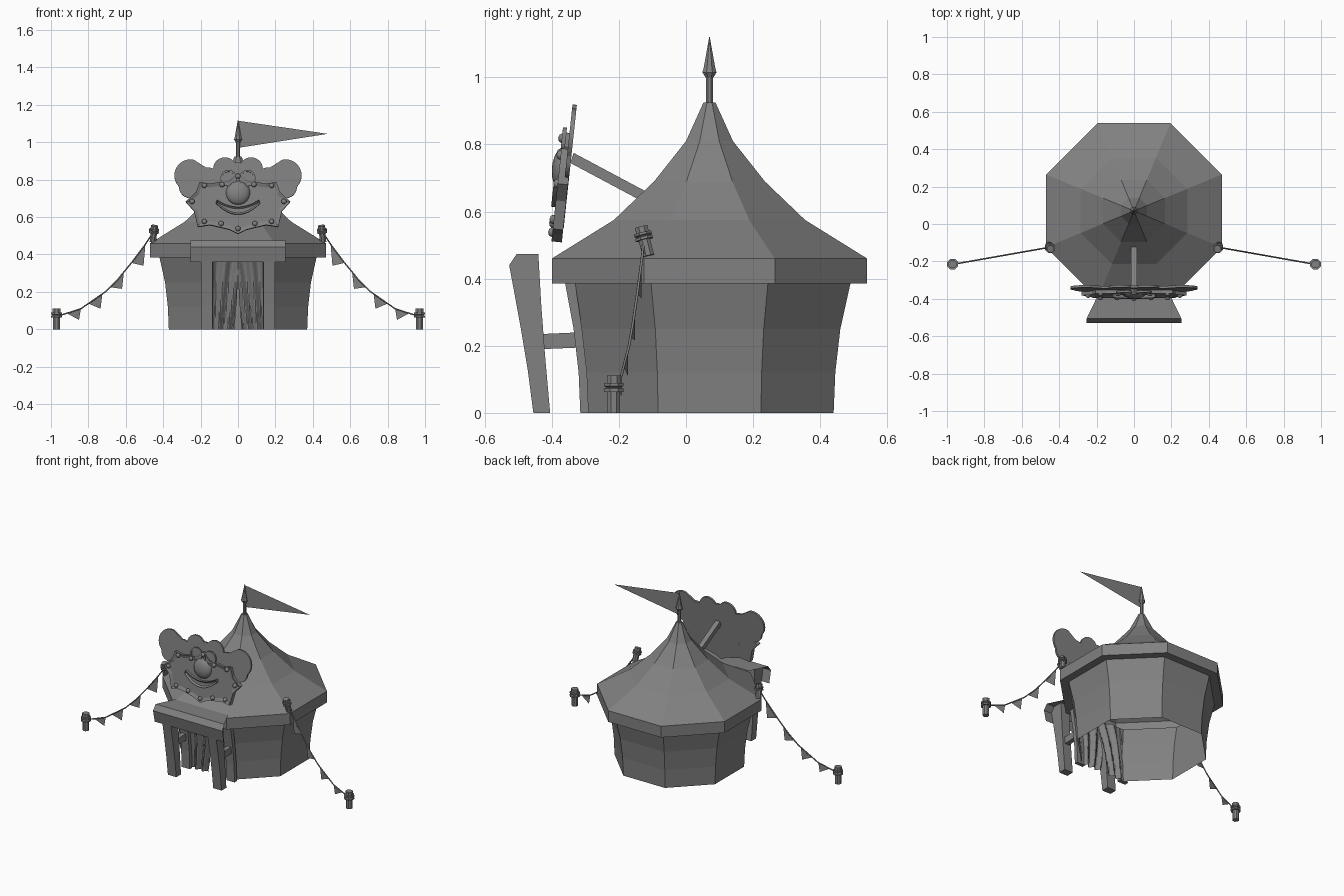
import bpy, bmesh, math
from mathutils import Vector

if "Cube" in bpy.data.objects:
    bpy.data.objects.remove(bpy.data.objects["Cube"], do_unlink=True)

grey = bpy.data.materials.new("plain grey")
grey.use_nodes = True
grey.diffuse_color = (0.22, 0.22, 0.22, 1)
grey.node_tree.nodes["Principled BSDF"].inputs["Base Color"].default_value = grey.diffuse_color

CY = 0.07  # tent centre
K = 1 / math.cos(math.pi / 8)


def finish(name, bm, smooth=False, fix=True):
    if fix:
        bmesh.ops.recalc_face_normals(bm, faces=bm.faces[:])
    me = bpy.data.meshes.new(name)
    bm.to_mesh(me)
    bm.free()
    me.materials.append(grey)
    ob = bpy.data.objects.new(name, me)
    bpy.context.collection.objects.link(ob)
    for p in me.polygons:
        p.use_smooth = smooth
    return ob


def lathe(name, profile, base=(0, CY, 0), axis=(0, 0, 1), sides=8, skip=None, smooth=False):
    """Turn (flat radius, height) pairs; skip leaves one side open."""
    bm = bmesh.new()
    turn = Vector((0, 0, 1)).rotation_difference(Vector(axis))
    k = 1 / math.cos(math.pi / sides)
    rings = []
    for r, z in profile:
        ring = []
        for i in range(sides):
            a = math.tau * (i + 0.5) / sides
            ring.append(bm.verts.new(Vector(base) + turn @ Vector((r * k * math.cos(a), r * k * math.sin(a), z))))
        rings.append(ring)
    for lo, hi in zip(rings, rings[1:]):
        for i in range(sides):
            j = (i + 1) % sides
            if i != skip:
                bm.faces.new((lo[i], lo[j], hi[j], hi[i]))
    bmesh.ops.remove_doubles(bm, verts=bm.verts[:], dist=0.0002)
    return finish(name, bm, smooth)


def slab(name, pts, place, d0, d1, inset=0, depth=0):
    """Extrude an outline from depth d0 to d1, with an optional sunk front panel."""
    bm = bmesh.new()
    a = [bm.verts.new(place(u, v, d0)) for u, v in pts]
    b = [bm.verts.new(place(u, v, d1)) for u, v in pts]
    bm.faces.new(a)
    front = bm.faces.new(b)
    for i in range(len(pts)):
        j = (i + 1) % len(pts)
        bm.faces.new((a[i], a[j], b[j], b[i]))
    bmesh.ops.recalc_face_normals(bm, faces=bm.faces[:])
    if inset:
        bmesh.ops.inset_region(bm, faces=[front], thickness=inset)
        bmesh.ops.translate(bm, verts=front.verts[:], vec=place(0, 0, -depth) - place(0, 0, 0))
    return finish(name, bm, fix=False)


def sheet(name, rows):
    """Thin cloth through rows of points."""
    bm = bmesh.new()
    grid = [[bm.verts.new(p) for p in row] for row in rows]
    for r, s in zip(grid, grid[1:]):
        for i in range(len(r) - 1):
            bm.faces.new((r[i], r[i + 1], s[i + 1], s[i]))
    return finish(name, bm)


def triangle(name, pts):
    bm = bmesh.new()
    bm.faces.new([bm.verts.new(p) for p in pts])
    return finish(name, bm, fix=False)


def side(u, v, d):  # outline in y and z, extruded along x
    return Vector((d, u, v))


# Tent walls with open front, and roof with eave band
lathe("tent_walls", [(.37, 0), (.375, .12), (.39, .25), (.42, .385)], skip=5)
lathe("tent_roof", [(.42, .385), (.47, .385), (.47, .46), (.285, .575), (.165, .69),
                    (.07, .81), (.018, .925), (0, .925)])

# Mast, spear tip and pennant
lathe("mast", [(.01, .9), (.01, 1.005)])
lathe("spear_tip", [(0, 1), (.012, 1), (.021, 1.015), (.017, 1.03), (0, 1.125)])
triangle("pennant", [(0, CY, .97), (.48, CY, 1.045), (0, CY, 1.115)])

# Curtains gathered towards the sides of the doorway
for s, label in ((1, "left"), (-1, "right")):
    rows = []
    for k in range(13):
        t = k / 12
        z = .385 * t
        inner = .02 * (1 - t) ** 2
        row = []
        for i in range(25):
            f = i / 24
            x = inner + (.165 - inner) * f
            fold = .012 * math.sin(math.tau * (3 * f + .9 * t * (1 - f)))
            row.append((s * x, CY - .365 - .045 * t * t + .01 + fold, z))
        rows.append(row)
    sheet(label + "_curtain", rows)

# Curved door frame posts, canopy posts and braces
frame = [(-.315, 0), (-.32, .12), (-.335, .25), (-.36, .385), (-.33, .385), (-.31, .25), (-.295, .12), (-.29, 0)]
post = [(-.455, 0), (-.472, .13), (-.492, .25), (-.512, .36), (-.527, .44), (-.505, .473),
        (-.44, .473), (-.432, .33), (-.42, .17), (-.405, 0)]
brace = [(-.43, .19), (-.31, .195), (-.32, .24), (-.43, .235)]
for s, label in ((1, "left"), (-1, "right")):
    slab(label + "_door_frame", frame, side, s * .135, s * .195)
    slab(label + "_canopy_post", post, side, s * .136, s * .198)
    slab(label + "_brace", brace, side, s * .152, s * .182)

# Thin canopy with a bent front lip
sheet("canopy", [[(-w, y, z), (w, y, z)] for w, y, z in
                 ((.195, -.385, .475), (.253, -.505, .475), (.255, -.53, .44), (.255, -.512, .36))])

# Sign: local x, height z and depth out of the tilted board
LEAN = math.atan(.107)


def sign(u, v, d):
    h = v - .5
    return Vector((u, -.37 + h * math.tan(LEAN) - d * math.cos(LEAN), v + d * math.sin(LEAN)))


OUT = sign(0, 0, 1) - sign(0, 0, 0)


def mirrored(half):
    return half + [(-x, z) for x, z in reversed(half) if x > 0]


# Scalloped hair board: outline of overlapping circles seen from one centre
lobes = [(0, .70, .15), (0, .83, .06)]
for s in (1, -1):
    lobes += [(s * .255, .822, .085), (s * .165, .80, .065), (s * .07, .855, .063), (s * .255, .76, .06)]
outline = []
for i in range(180):
    a = math.tau * i / 180
    dx, dz = math.cos(a), math.sin(a)
    best = 0
    for cx, cz, r in lobes:
        along = cx * dx + (cz - .72) * dz
        gap = r * r - (cx * cx + (cz - .72) ** 2 - along * along)
        if gap > 0:
            best = max(best, along + math.sqrt(gap))
    outline.append((best * dx, .72 + best * dz))
slab("hair_board", outline, sign, 0, .013)

# Face board with sunk panel
face = [(0, .833), (.05, .79), (.1, .785), (.15, .775), (.205, .785), (.225, .73), (.28, .68),
        (.235, .63), (.215, .545), (.15, .555), (.085, .54), (.045, .53), (0, .508)]
slab("face_board", mirrored(face)[:-1] if face[-1][0] > 0 else mirrored(face), sign, .001, .032, .02, .008)

# Bulbs around the rim
bulbs = [(0, .815), (.085, .77), (.18, .765), (.245, .68), (.18, .573), (.09, .562), (0, .535)]
dome = [(.013, 0), (.013, .006), (.009, .012), (0, .015)]
for n, (x, z) in enumerate(mirrored(bulbs)):
    lathe("bulb_%d" % n, dome, sign(x, z, .03), OUT, 10, smooth=True)

# Eyes, nose and smile
for s, label in ((1, "left"), (-1, "right")):
    disc = [(0, 0), (.043, 0), (.043, .012), (.034, .012), (.034, .007), (0, .007)]
    lathe(label + "_eye", disc, sign(s * .05, .805, .022), OUT, 20)
nose = [(.064 * math.cos(a), .032 * math.sin(a)) for a in [math.pi / 2 * i / 6 for i in range(7)]]
lathe("nose", nose, sign(0, .727, .022), OUT, 20, smooth=True)

arc = [i / 10 for i in range(-10, 11)]
smile = [(.118 * t, .61 + .06 * t * t) for t in arc]
smile += [(.112 * t, .65 + .038 * t * t) for t in reversed(arc)]
slab("smile", smile, sign, .022, .044, .009, .01)

# Beam holding the sign to the roof
slab("sign_beam", [(-.345, .745), (-.335, .775), (-.11, .655), (-.12, .625)], side, -.016, .016)

# Bunting on each side: pegs, rope and pennants
peg = [(0, 0), (.019, 0), (.019, .062), (.029, .062), (.029, .072), (.021, .076),
       (.029, .08), (.029, .089), (.021, .089), (.021, .112), (0, .112)]
path = [(.455, .515), (.495, .455), (.57, .355), (.64, .27), (.71, .2), (.84, .11), (.965, .07)]


def rope(x):
    for (a, za), (b, zb) in zip(path, path[1:]):
        if x <= b:
            break
    return za + (zb - za) * (x - a) / (b - a)


def rope_y(x):
    return -.125 - .09 * (x - .455) / .51


for s, label in ((1, "left"), (-1, "right")):
    lathe(label + "_ground_peg", peg, (s * .97, -.215, 0), sides=8)
    short = [(r * .9, h * .8) for r, h in peg]
    lathe(label + "_eave_peg", short, (s * .455, -.112, .468), (-s * .1, -.25, 1), sides=8)
    cu = bpy.data.curves.new(label + "_rope", "CURVE")
    cu.dimensions = "3D"
    cu.bevel_depth = .004
    cu.bevel_resolution = 1
    sp = cu.splines.new("POLY")
    sp.points.add(len(path) - 1)
    for p, (x, z) in zip(sp.points, path):
        p.co = (s * x, rope_y(x), z, 1)
    cu.materials.append(grey)
    bpy.context.collection.objects.link(bpy.data.objects.new(label + "_rope", cu))
    for n in range(4):
        a = .495 + .115 * n
        b, drop = a + .075, (.115, .09, .08, .06)[n]
        triangle("%s_bunting_%d" % (label, n), [(s * a, rope_y(a), rope(a)), (s * b, rope_y(b), rope(b)),
                                                (s * (a + .01), rope_y(a), rope(a) - drop)])
